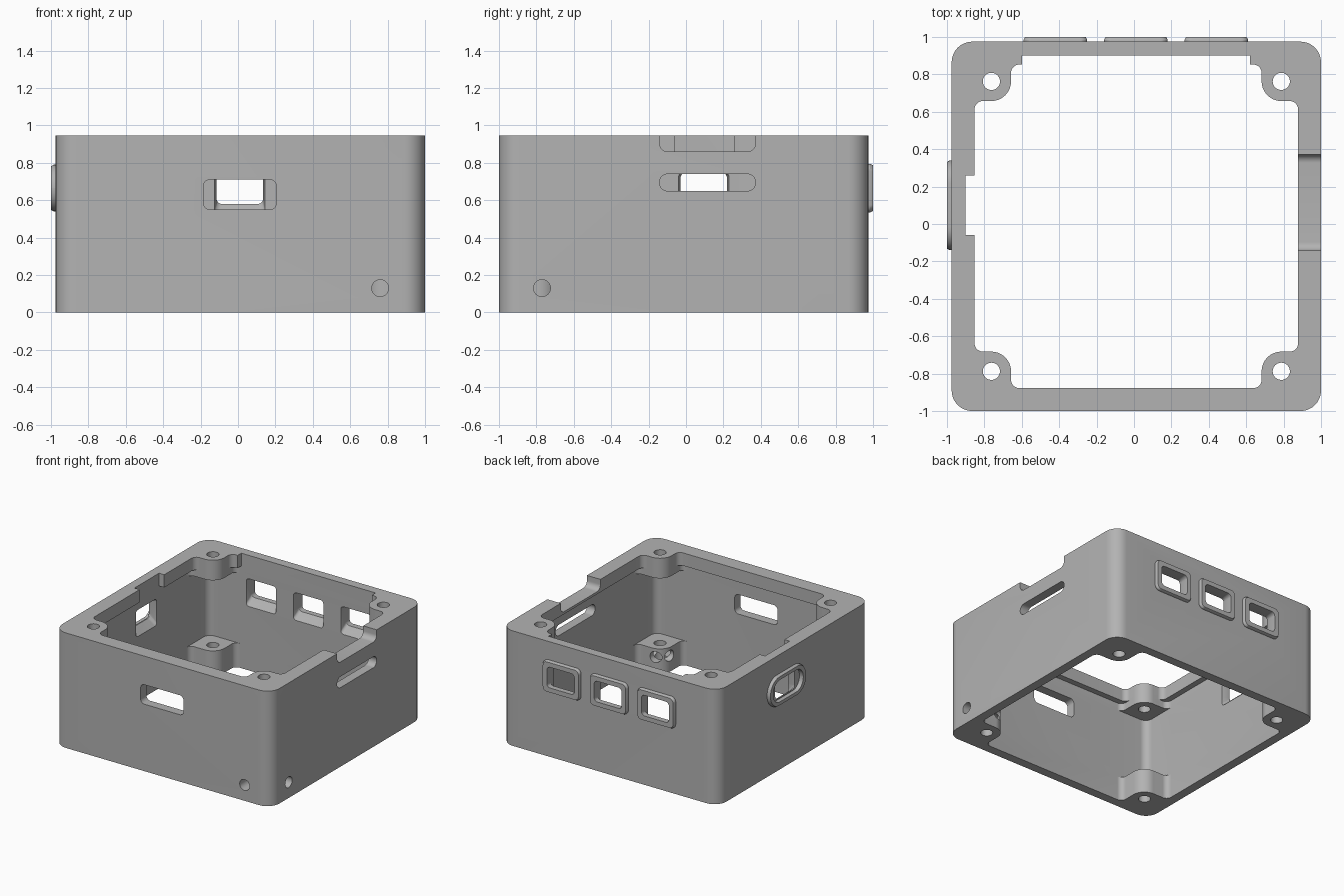
import bpy, bmesh, math

cube = bpy.data.objects.get("Cube")
if cube:
    bpy.data.objects.remove(cube, do_unlink=True)

OX, OY = 0.0125, -0.0125      # centre of the walls
HEIGHT = 0.945
BOSS, BOSS_R = 0.775, 0.105   # screw boss offset and radius
QUADS = ((1, 1), (-1, 1), (-1, -1), (1, -1))

grey = bpy.data.materials.new("plain grey")
grey.use_nodes = True
COLOUR = (0.45, 0.45, 0.45, 1)
grey.diffuse_color = COLOUR
grey.node_tree.nodes["Principled BSDF"].inputs["Base Color"].default_value = COLOUR


def arc(cx, cy, r, start, end, n=8):
    angles = [math.radians(start + (end - start) * i / n) for i in range(n + 1)]
    return [(cx + r * math.cos(a), cy + r * math.sin(a)) for a in angles]


def rect(cu, cv, hu, hv, r):
    """Rounded rectangle from centre, half sizes and corner radius."""
    pts = []
    for i, (su, sv) in enumerate(QUADS):
        pts += arc(cu + su * (hu - r), cv + sv * (hv - r), r, 90 * i, 90 * i + 90)
    return pts


def circle(cu, cv, r):
    return arc(cu, cv, r, 0, 360, 32)[:-1]


def notched(half, f=0.045):
    """Square opening with a rounded boss left standing in each corner."""
    inner = BOSS - BOSS_R
    corner = (arc(half - f, inner - f, f, 0, 90)
              + arc(BOSS, BOSS, BOSS_R, -90, -180, 14)
              + arc(inner - f, half - f, f, 0, 90))
    pts = []
    for sx, sy in QUADS:
        path = corner if sx * sy > 0 else corner[::-1]
        pts += [(OX + sx * x, OY + sy * y) for x, y in path]
    return pts


def place(axis, p, d):
    return {"x": (d, p[0], p[1]), "y": (p[0], d, p[1]), "z": (p[0], p[1], d)}[axis]


def loft(name, axis, *stations):
    """Closed solid through (depth, outline) stations along an axis."""
    bm = bmesh.new()
    rings = [[bm.verts.new(place(axis, p, d)) for p in ring] for d, ring in stations]
    for a, b in zip(rings, rings[1:]):
        for i in range(len(a)):
            j = (i + 1) % len(a)
            bm.faces.new((a[i], a[j], b[j], b[i]))
    bm.faces.new(rings[0])
    bm.faces.new(rings[-1])
    bmesh.ops.recalc_face_normals(bm, faces=bm.faces)
    mesh = bpy.data.meshes.new(name)
    bm.to_mesh(mesh)
    bm.free()
    mesh.materials.append(grey)
    obj = bpy.data.objects.new(name, mesh)
    bpy.context.collection.objects.link(obj)
    return obj


def prism(axis, start, end, outline):
    return loft("cutter", axis, (start, outline), (end, outline))


# Outer shell
case = loft("case_body", "z", *[(z, rect(OX, OY, 0.9875, 0.9875, 0.11)) for z in (0, HEIGHT)])
bpy.context.view_layer.objects.active = case
case.select_set(True)


def combine(tool, operation="DIFFERENCE"):
    mod = case.modifiers.new("combine", "BOOLEAN")
    mod.operation = operation
    mod.solver = "EXACT"
    mod.object = tool
    bpy.ops.object.modifier_apply(modifier=mod.name)
    bpy.data.objects.remove(tool, do_unlink=True)


# Hollow: lower cavity around bosses, clear middle, narrower top rim
combine(prism("z", -0.1, 0.84, notched(0.9125)))
combine(prism("z", 0.2, 0.78, rect(OX, OY, 0.9125, 0.9125, 0.06)))
combine(prism("z", 0.8, 1.1, notched(0.865)))

# Reliefs in the back and right rim
combine(prism("z", 0.8, 1.1, rect(0.01, 0.8, 0.61, 0.1, 0.002)))
combine(prism("z", 0.8, 1.1, rect(-0.8, 0.1, 0.1, 0.16, 0.002)))

# Three framed windows in the back wall, sills flared inwards
WIN_Z = 0.665
for x in (-0.42, 0.01, 0.44):
    combine(loft("frame", "y", (0.93, rect(x, WIN_Z, 0.17, 0.13, 0.04)),
                 (0.985, rect(x, WIN_Z, 0.17, 0.13, 0.04)),
                 (1.0, rect(x, WIN_Z, 0.162, 0.122, 0.035))), "UNION")
for x in (-0.42, 0.01, 0.44):
    combine(prism("y", 0.85, 1.05, rect(x, WIN_Z, 0.125, 0.085, 0.03)))
    combine(loft("flare", "y", (0.96, rect(x, WIN_Z, 0.12, 0.08, 0.025)),
                 (0.88, rect(x, WIN_Z - 0.035, 0.14, 0.125, 0.025))))

# Oval framed window in the side wall
combine(loft("frame", "x", (-0.93, rect(0.1, WIN_Z, 0.24, 0.125, 0.124)),
             (-0.985, rect(0.1, WIN_Z, 0.24, 0.125, 0.124)),
             (-1.0, rect(0.1, WIN_Z, 0.232, 0.117, 0.116))), "UNION")
combine(prism("x", -1.05, -0.965, rect(0.1, WIN_Z, 0.195, 0.09, 0.089)))
combine(prism("x", -1.05, -0.85, rect(0.095, WIN_Z, 0.125, 0.082, 0.03)))
combine(loft("flare", "x", (-0.96, rect(0.095, WIN_Z, 0.12, 0.078, 0.025)),
             (-0.88, rect(0.095, WIN_Z - 0.035, 0.14, 0.12, 0.025))))

# Front port, side slot and rim notch
combine(prism("y", -1.1, -0.85, rect(0.01, 0.63, 0.195, 0.08, 0.035)))
combine(prism("x", 0.85, 1.1, rect(0.115, 0.695, 0.257, 0.045, 0.044)))
combine(prism("x", 0.8, 1.1, rect(0.115, 0.98, 0.257, 0.12, 0.045)))

# Screw holes through the bosses, and two cross holes in one corner
for sx, sy in QUADS:
    combine(prism("z", -0.1, 1.1, circle(OX + sx * BOSS, OY + sy * BOSS, 0.046)))
combine(prism("y", -1.1, -0.6, circle(0.76, 0.13, 0.045)))
combine(prism("x", 0.6, 1.1, circle(-0.77, 0.13, 0.045)))

bpy.ops.object.shade_smooth_by_angle(angle=math.radians(30))
